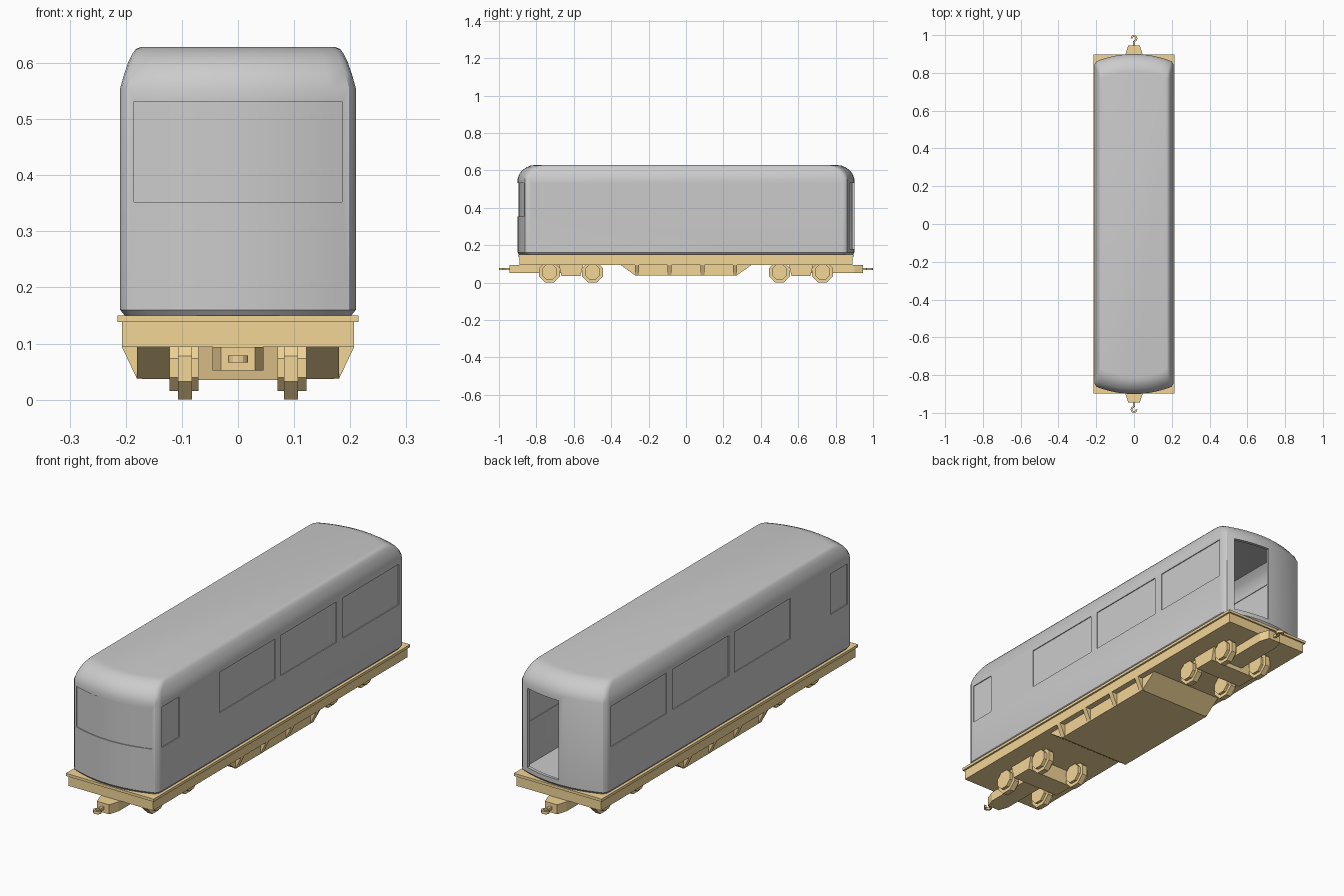
import bpy, bmesh, math

if "Cube" in bpy.data.objects:
    bpy.data.objects.remove(bpy.data.objects["Cube"])

orange = bpy.data.materials.new("orange_paint")
orange.diffuse_color = (0.9, 0.67, 0.31, 1)
orange.use_nodes = True
orange.node_tree.nodes["Principled BSDF"].inputs["Base Color"].default_value = orange.diffuse_color


def finish(name, bm, mat=None):
    bmesh.ops.recalc_face_normals(bm, faces=bm.faces)
    me = bpy.data.meshes.new(name)
    bm.to_mesh(me)
    bm.free()
    ob = bpy.data.objects.new(name, me)
    bpy.context.collection.objects.link(ob)
    if mat:
        me.materials.append(mat)
    return ob


def loft(name, rings, mat=None):
    bm = bmesh.new()
    vs = [[bm.verts.new(p) for p in r] for r in rings]
    n = len(vs[0])
    for a, b in zip(vs, vs[1:]):
        for i in range(n):
            bm.faces.new((a[i], a[(i + 1) % n], b[(i + 1) % n], b[i]))
    bm.faces.new(vs[0])
    bm.faces.new(vs[-1])
    return finish(name, bm, mat)


def prism(name, pts, axis, lo, hi, mat=orange):
    # extrude a 2D outline along x (outline y,z), y (outline x,z) or z (outline x,y)
    put = {"x": lambda p, t: (t, p[0], p[1]), "y": lambda p, t: (p[0], t, p[1]),
           "z": lambda p, t: (p[0], p[1], t)}[axis]
    return loft(name, [[put(p, t) for p in pts] for t in (lo, hi)], mat)


def box(name, x0, x1, y0, y1, z0, z1, mat=orange):
    return prism(name, [(x0, y0), (x1, y0), (x1, y1), (x0, y1)], "z", z0, z1, mat)


def end_y(x):
    return 0.90 - 0.035 * (x / 0.19) ** 2


def plan(z, ix, iy):
    # bowed-end body outline, inset by ix on the sides and iy on the ends
    half = [(0.21, 0.835), (0.207, 0.85)]
    half += [(x, end_y(x)) for x in [0.198 * (1 - k / 6) for k in range(13)]]
    half += [(-0.207, 0.85), (-0.21, 0.835)]
    pts = half + [(-x, -y) for x, y in half]
    k = (0.21 - ix) / 0.21
    return [(x * k, y - math.copysign(iy, y), z) for x, y in pts]


def cut(ob, cutter):
    m = ob.modifiers.new("cut", "BOOLEAN")
    m.operation = "DIFFERENCE"
    m.solver = "EXACT"
    m.object = cutter
    bpy.context.view_layer.objects.active = ob
    bpy.ops.object.modifier_apply(modifier=m.name)
    bpy.data.objects.remove(cutter)


# carriage body shell
body = loft("carriage_body", [plan(*r) for r in (
    (0.15, 0.008, 0.008), (0.16, 0, 0), (0.555, 0, 0), (0.58, 0.007, 0.009),
    (0.602, 0.0145, 0.026), (0.617, 0.022, 0.049), (0.625, 0.028, 0.068),
    (0.628, 0.036, 0.09))])
cut(body, loft("room_cutter", [plan(*r) for r in (
    (0.162, 0.013, 0.013), (0.552, 0.013, 0.013), (0.595, 0.027, 0.035),
    (0.615, 0.045, 0.085))]))

# side windows
Z0, Z1 = 0.352, 0.531
spans = [(-0.83, -0.71), (-0.43, -0.04), (0.0, 0.39), (0.435, 0.825)]
for y0, y1 in spans:
    cut(body, box("window_cutter", -0.3, 0.3, y0, y1, Z0, Z1, None))
    for s in (-1, 1):
        box("side_window", s * 0.2, s * 0.206, y0, y1, Z0, Z1, None)

# front window, bowed like the end wall
cut(body, box("front_cutter", -0.185, 0.185, -1, -0.75, Z0, Z1, None))
xs = [-0.185 + 0.37 * i / 12 for i in range(13)]
prism("front_window", [(x, 0.004 - end_y(x)) for x in xs]
      + [(x, 0.010 - end_y(x)) for x in reversed(xs)], "z", Z0, Z1, None)

# rear doorway
cut(body, box("door_cutter", -0.005, 0.165, 0.75, 1, 0.18, Z1, None))

bpy.ops.object.select_all(action="DESELECT")
for ob in bpy.data.objects:
    if ob.name.startswith(("carriage_body", "front_window")):
        ob.select_set(True)
bpy.context.view_layer.objects.active = body
bpy.ops.object.shade_smooth_by_angle(angle=math.radians(30))

# deck and underframe
box("deck", -0.215, 0.215, -0.897, 0.897, 0.138, 0.15)
box("underframe", -0.207, 0.207, -0.89, 0.89, 0.094, 0.138)

# belly box with wedge ribs
prism("belly_box", [(-0.35, 0.094), (-0.27, 0.037), (0.27, 0.037), (0.35, 0.094)],
      "x", -0.18, 0.18)
for s in (-1, 1):
    for y in (-0.262, -0.088, 0.088, 0.262):
        prism("belly_rib", [(s * 0.17, 0.094), (s * 0.207, 0.094), (s * 0.18, 0.037),
                            (s * 0.17, 0.037)], "y", y - 0.011, y + 0.011)


def octagon(cy, cz, apothem):
    r = apothem / math.cos(math.pi / 8)
    return [(cy + r * math.cos(math.pi * (i + 0.5) / 4),
             cz + r * math.sin(math.pi * (i + 0.5) / 4)) for i in range(8)]


for e in (-1, 1):
    # bogie bolster between the wheel pairs
    prism("bogie_bolster", [(e * 0.55, 0.094), (e * 0.565, 0.035), (e * 0.665, 0.035),
                            (e * 0.68, 0.094)], "x", -0.12, 0.12)
    # wheels: wide hub and thin flange
    for y in (0.5, 0.73):
        for s in (-1, 1):
            prism("wheel_hub", octagon(e * y, 0.056, 0.041), "x", s * 0.07, s * 0.122)
            prism("wheel_flange", octagon(e * y, 0.055, 0.055), "x", s * 0.082, s * 0.107)
    # coupler beam
    beam = [(-0.045, 0.57), (0.045, 0.57), (0.045, 0.90), (0.03, 0.945),
            (-0.03, 0.945), (-0.045, 0.90)]
    prism("coupler_beam", [(e * x, e * y) for x, y in beam], "z", 0.052, 0.094)
    # coupler hook
    angles = [math.radians(-90 + 30 * i) for i in range(10)]
    ring = [[(r * math.cos(a), 0.982 + r * math.sin(a)) for a in angles] for r in (0.018, 0.009)]
    prism("coupler_hook", [(e * x, e * y) for x, y in ring[0] + ring[1][::-1]], "z", 0.066, 0.079)
    box("hook_shank", -0.006, 0.006, e * 0.94, e * 0.97, 0.066, 0.079)
